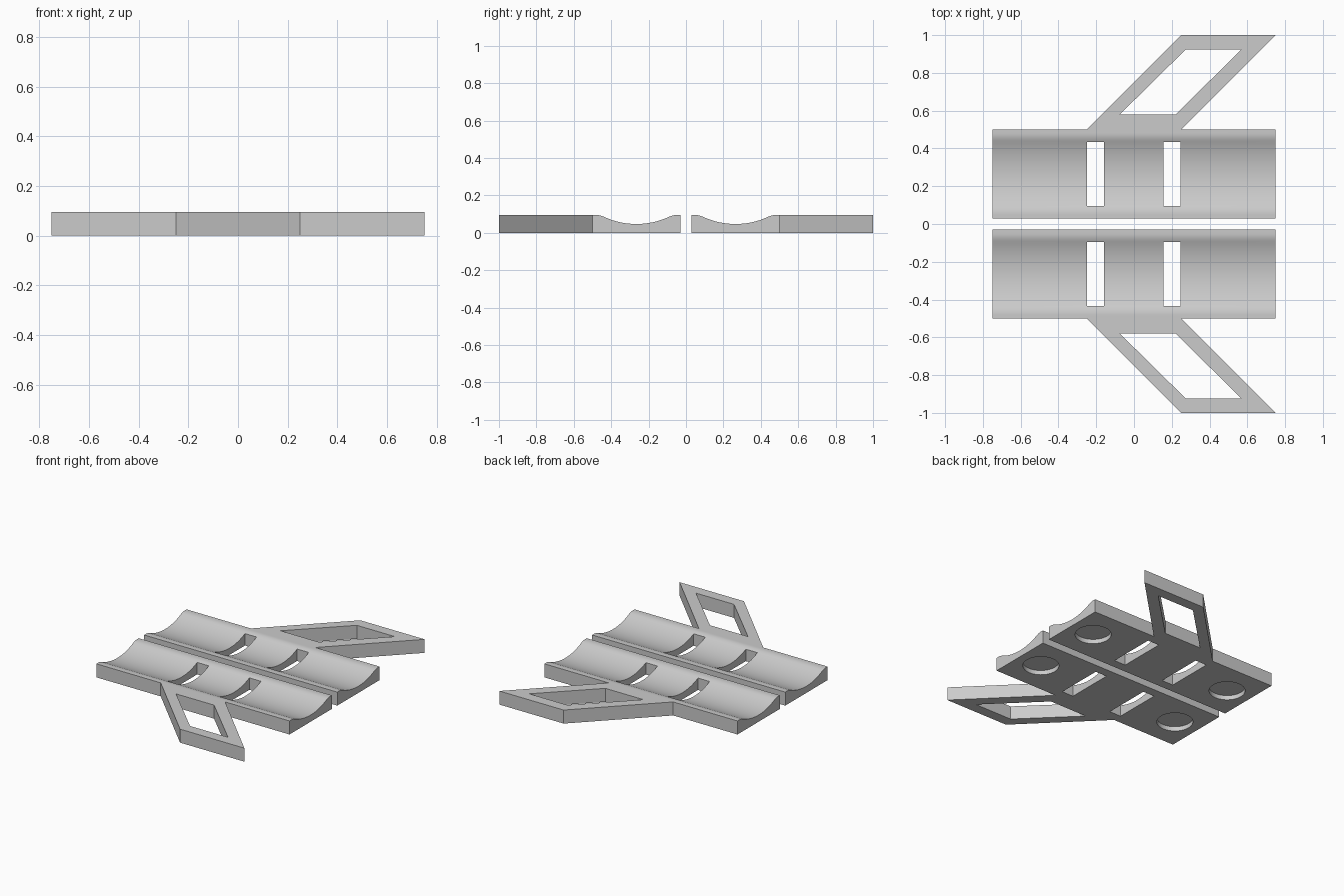
import bpy, bmesh, math
from mathutils import Vector

cube = bpy.data.objects.get("Cube")
if cube:
    bpy.data.objects.remove(cube, do_unlink=True)

H = 0.095            # plate thickness
Y_IN, Y_OUT = 0.03, 0.5
Y_MID, HALF_W = 0.265, 0.175
FILLET, LIP_DROP = 0.04, 0.009
GROOVE_Z = 0.047

grey = bpy.data.materials.new("plain grey")
grey.use_nodes = True
colour = (0.6, 0.6, 0.6, 1)
grey.diffuse_color = colour
grey.node_tree.nodes["Principled BSDF"].inputs["Base Color"].default_value = colour


def prism(name, points, direction):
    """Extrude a closed polygon along a direction."""
    bm = bmesh.new()
    face = bm.faces.new([bm.verts.new(p) for p in points])
    out = bmesh.ops.extrude_face_region(bm, geom=[face])
    moved = [g for g in out["geom"] if isinstance(g, bmesh.types.BMVert)]
    bmesh.ops.translate(bm, verts=moved, vec=Vector(direction))
    bmesh.ops.recalc_face_normals(bm, faces=bm.faces)
    mesh = bpy.data.meshes.new(name)
    bm.to_mesh(mesh)
    bm.free()
    obj = bpy.data.objects.new(name, mesh)
    bpy.context.collection.objects.link(obj)
    mesh.materials.append(grey)
    return obj


def combine(target, tool, operation):
    """Boolean a tool into the target and discard the tool."""
    mod = target.modifiers.new(operation.lower(), "BOOLEAN")
    mod.operation, mod.object, mod.solver = operation, tool, "EXACT"
    bpy.ops.object.select_all(action="DESELECT")
    bpy.context.view_layer.objects.active = target
    target.select_set(True)
    bpy.ops.object.modifier_apply(modifier=mod.name)
    bpy.data.objects.remove(tool, do_unlink=True)


def groove_profile():
    """Concave trough with a softly rounded lip on either side."""
    sag = H - LIP_DROP - GROOVE_Z
    radius = (HALF_W ** 2 + sag ** 2) / (2 * sag)
    half = [(HALF_W * i / 12) for i in range(13)]
    half = [(d, GROOVE_Z + radius - math.sqrt(radius ** 2 - d * d)) for d in half]
    for i in range(1, 6):
        t = i / 5
        half.append((HALF_W + FILLET * t, H - LIP_DROP * (1 - t) ** 2))
    left = [(Y_MID - d, z) for d, z in reversed(half[1:])]
    return left + [(Y_MID + d, z) for d, z in half]


# Grooved plate
outline = [(Y_IN, 0), (Y_IN, H)] + groove_profile() + [(Y_OUT, H), (Y_OUT, 0)]
plate = prism("grooved_plate", [(-0.75, y, z) for y, z in outline], (1.5, 0, 0))

# Slanted handle frame, rooted slightly inside the plate
frame = [(-0.25, 0.49), (-0.25, 0.5), (0.25, 1), (0.75, 1), (0.25, 0.5), (0.25, 0.49)]
window = [(-0.075, 0.58), (0.275, 0.925), (0.57, 0.925), (0.22, 0.58)]
handle = prism("handle", [(x, y, 0) for x, y in frame], (0, 0, H))
opening = prism("handle_opening", [(x, y, -0.1) for x, y in window], (0, 0, 0.4))
combine(handle, opening, "DIFFERENCE")
combine(plate, handle, "UNION")

# Strap slots
for x0, x1 in ((-0.25, -0.16), (0.155, 0.245)):
    corners = [(x0, 0.095), (x1, 0.095), (x1, 0.435), (x0, 0.435)]
    slot = prism("slot", [(x, y, -0.1) for x, y in corners], (0, 0, 0.4))
    combine(plate, slot, "DIFFERENCE")

# Round recesses in the underside
for cx in (-0.57, 0.57):
    ring = [(cx + 0.118 * math.cos(math.tau * i / 48),
             Y_MID + 0.118 * math.sin(math.tau * i / 48), -0.05) for i in range(48)]
    combine(plate, prism("recess", ring, (0, 0, 0.082)), "DIFFERENCE")

# Mirrored second plate
bpy.context.view_layer.objects.active = plate
plate.select_set(True)
mirror = plate.modifiers.new("front_copy", "MIRROR")
mirror.use_axis = (False, True, False)
mirror.use_mirror_merge = False
bpy.ops.object.modifier_apply(modifier=mirror.name)
bpy.ops.object.shade_smooth_by_angle(angle=math.radians(30))
